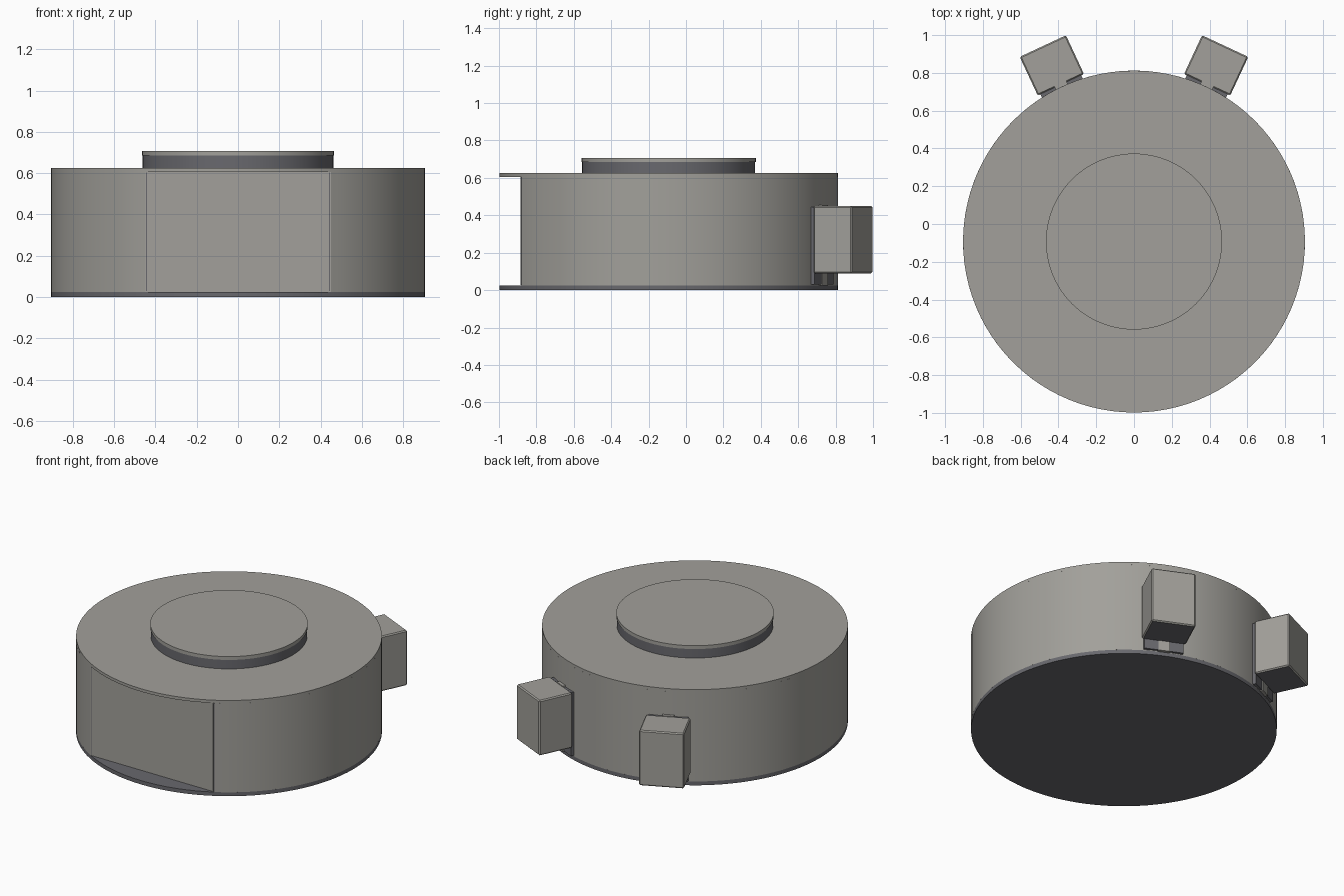
import bpy, bmesh, math
from mathutils import Matrix

if "Cube" in bpy.data.objects:
    bpy.data.objects.remove(bpy.data.objects["Cube"])

CY, R = -0.093, 0.905          # centre (y) and radius of the round housing
CHORD = 0.45                   # half width of the flat front


def material(name, rgb):
    m = bpy.data.materials.new(name)
    m.diffuse_color = (*rgb, 1)
    m.use_nodes = True
    m.node_tree.nodes["Principled BSDF"].inputs["Base Color"].default_value = m.diffuse_color
    return m


GREY = material("warm_grey", (0.36, 0.352, 0.325))
DARK = material("dark_slate", (0.14, 0.14, 0.155))


def finish(name, bm, mats, smooth=True):
    bmesh.ops.recalc_face_normals(bm, faces=bm.faces)
    me = bpy.data.meshes.new(name)
    bm.to_mesh(me)
    bm.free()
    for m in mats:
        me.materials.append(m)
    if smooth:
        me.polygons.foreach_set("use_smooth", [True] * len(me.polygons))
        me.set_sharp_from_angle(angle=math.radians(30))
    ob = bpy.data.objects.new(name, me)
    bpy.context.collection.objects.link(ob)
    return ob


def prism(name, outline, z0, z1, mat):
    bm = bmesh.new()
    base = bm.faces.new([bm.verts.new((x, y, z0)) for x, y in outline])
    ext = bmesh.ops.extrude_face_region(bm, geom=[base], use_keep_orig=True)
    for v in ext["geom"]:
        if isinstance(v, bmesh.types.BMVert):
            v.co.z = z1
    return finish(name, bm, [mat])


def arc(radius, start=0.0, sweep=2 * math.pi, n=96, closed=True):
    steps = n if closed else n - 1
    return [(radius * math.cos(start + sweep * i / steps),
             CY + radius * math.sin(start + sweep * i / steps)) for i in range(n)]


def block(name, size, matrix, mats, bevel=0.0):
    bm = bmesh.new()
    bmesh.ops.create_cube(bm, size=1)
    bmesh.ops.scale(bm, vec=size, verts=bm.verts)
    if bevel:
        bmesh.ops.bevel(bm, geom=list(bm.edges), offset=bevel, segments=1,
                        affect='EDGES')
    bm.normal_update()
    if len(mats) > 1:          # underside takes the second colour
        for f in bm.faces:
            f.material_index = int(f.normal.z < -0.9)
    bm.transform(matrix)
    return finish(name, bm, mats, smooth=False)


# Round housing: base plate, wall with flat front, overhanging roof
half = math.asin(CHORD / R)
prism("base_plate", arc(R), 0.0, 0.025, DARK)
prism("housing_wall", arc(R, -math.pi / 2 + half, 2 * math.pi - 2 * half,
                          n=90, closed=False), 0.025, 0.606, GREY)
prism("roof_plate", arc(R), 0.606, 0.625, GREY)

# Raised central disc with its cap
prism("disc_neck", arc(0.463), 0.625, 0.685, DARK)
prism("disc_cap", arc(0.466), 0.685, 0.707, GREY)

# Flat front panel, edged by narrow dark seams
front_y = CY - R * math.cos(half)
block("front_panel", (0.88, 0.008, 0.576),
      Matrix.Translation((0, front_y - 0.002, 0.316)), [GREY])
for s in (-1, 1):
    block("panel_seam", (0.006, 0.004, 0.576),
          Matrix.Translation((s * 0.443, front_y - 0.001, 0.316)), [DARK])

# Two rear boxes on mounting brackets, turned outward from the centre
for side, s in (("right", 1), ("left", -1)):
    turn = (Matrix.Translation((0, CY, 0))
            @ Matrix.Rotation(-s * math.radians(25), 4, 'Z'))
    block("rear_box_" + side, (0.27, 0.226, 0.36),
          turn @ Matrix.Translation((0, 1.029, 0.27)), [GREY, DARK], bevel=0.007)
    block("bracket_" + side, (0.238, 0.05, 0.415),
          turn @ Matrix.Translation((0, 0.892, 0.2375)), [DARK])
    block("bracket_tab_" + side, (0.07, 0.05, 0.43),
          turn @ Matrix.Translation((0, 0.9, 0.24)), [GREY])
